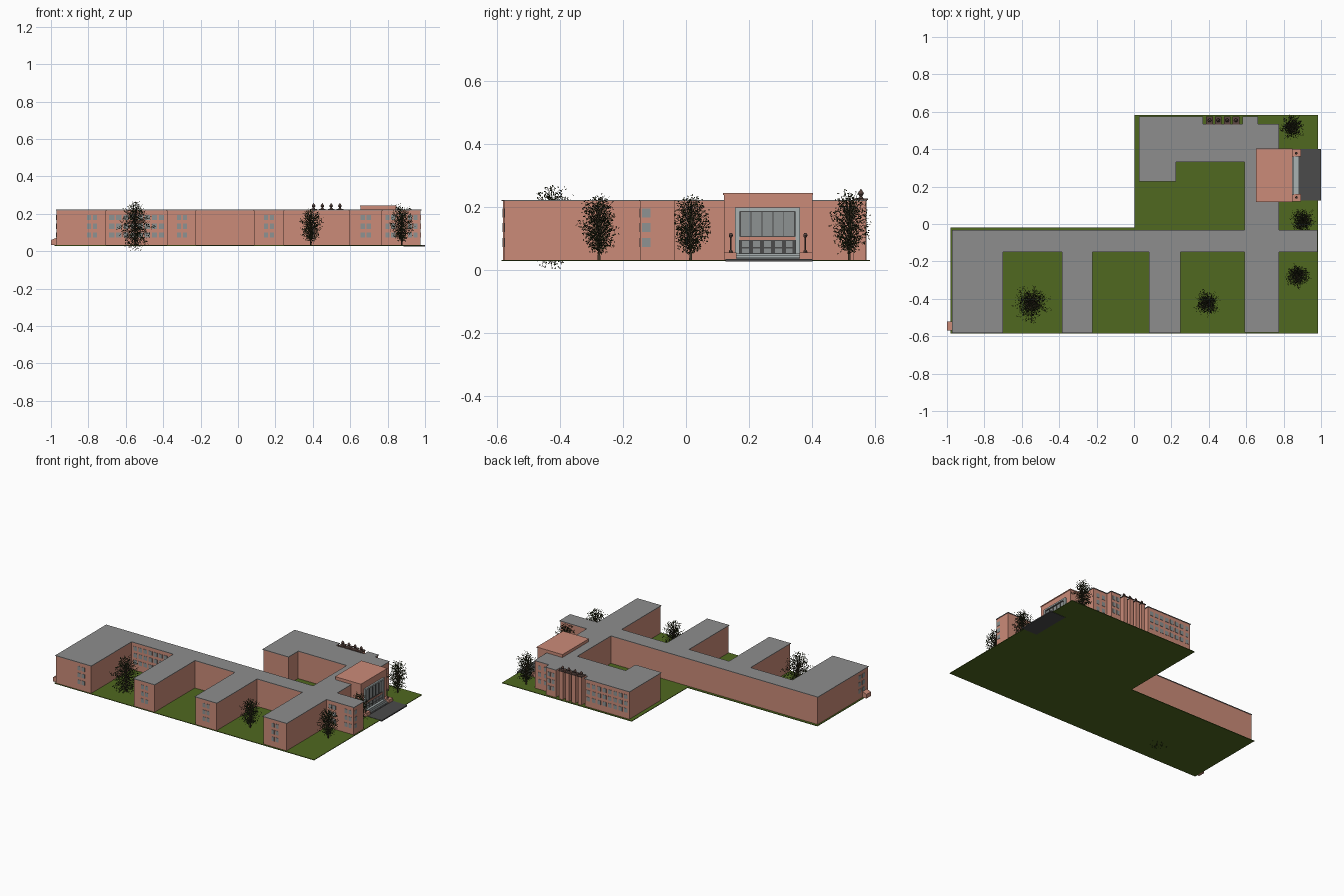
import bpy, bmesh, math, random
from mathutils import Vector

if "Cube" in bpy.data.objects:
    bpy.data.objects.remove(bpy.data.objects["Cube"])

random.seed(4)
GROUND, EAVE = 0.032, 0.222


def material(name, r, g, b):
    m = bpy.data.materials.new(name)
    m.diffuse_color = (r, g, b, 1)
    m.use_nodes = True
    m.node_tree.nodes["Principled BSDF"].inputs["Base Color"].default_value = m.diffuse_color
    return m


BRICK = material("brick", 0.60, 0.26, 0.19)
GRASS = material("grass", 0.08, 0.14, 0.014)
ROOF = material("roof_grey", 0.27, 0.27, 0.27)
DARK = material("dark_paving", 0.07, 0.07, 0.07)
GLASS = material("window_glass", 0.27, 0.29, 0.29)
PALE = material("pale_stone", 0.40, 0.45, 0.45)
BROWN = material("dark_stone", 0.10, 0.06, 0.05)
BARK = material("bark", 0.05, 0.035, 0.02)
LEAF = material("leaf", 0.03, 0.045, 0.012)


def finish(name, bm, *mats):
    me = bpy.data.meshes.new(name)
    bm.to_mesh(me)
    bm.free()
    for m in mats:
        me.materials.append(m)
    ob = bpy.data.objects.new(name, me)
    bpy.context.collection.objects.link(ob)
    return ob


def add_box(bm, x0, x1, y0, y1, z0, z1):
    vs = bmesh.ops.create_cube(bm, size=1)["verts"]
    for v in vs:
        v.co = (x0 + (v.co.x + .5) * (x1 - x0), y0 + (v.co.y + .5) * (y1 - y0),
                z0 + (v.co.z + .5) * (z1 - z0))


def boxes(name, mat, *dims):
    bm = bmesh.new()
    for d in dims:
        add_box(bm, *d)
    return finish(name, bm, mat)


def prism(name, pts, z0, z1, mat, grow=0.0):
    """Extrude a right-angled outline (anticlockwise), optionally offset outward."""
    bm = bmesh.new()
    vs, n = [], len(pts)
    for i, p in enumerate(pts):
        p = Vector(p)
        a = (p - Vector(pts[i - 1])).normalized()
        b = (Vector(pts[(i + 1) % n]) - p).normalized()
        q = p + grow * Vector((a.y + b.y, -a.x - b.x))
        vs.append(bm.verts.new((q.x, q.y, z0)))
    f = bm.faces.new(vs)
    top = bmesh.ops.extrude_face_region(bm, geom=[f])["geom"]
    for v in top:
        if isinstance(v, bmesh.types.BMVert):
            v.co.z = z1
    bmesh.ops.recalc_face_normals(bm, faces=bm.faces)
    return finish(name, bm, mat)


# Lawn and forecourt
prism("lawn", [(-.98, -.585), (.985, -.585), (.985, .583), (.003, .583), (.003, -.02), (-.98, -.02)],
      0.028, GROUND, GRASS)
boxes("forecourt", DARK, (.885, 1, .125, .40, .026, .034))

# Main building: comb of wings on a spine, with a hooked rear block
plan = [(-.97, -.58), (-.705, -.58), (-.705, -.145), (-.38, -.145), (-.38, -.58), (-.225, -.58),
        (-.225, -.145), (.085, -.145), (.085, -.58), (.245, -.58), (.245, -.145), (.595, -.145),
        (.595, -.575), (.77, -.575), (.77, -.145), (.977, -.145), (.977, -.037), (.77, -.037),
        (.77, .53), (.66, .53), (.66, .57), (.585, .57), (.585, .53), (.365, .53), (.365, .57),
        (.03, .57), (.03, .23), (.22, .23), (.22, .335), (.595, .335), (.595, -.037), (-.97, -.037)]
prism("walls", plan, GROUND, EAVE - .004, BRICK)
prism("roof", plan, EAVE - .004, EAVE, ROOF, grow=.004)

# Windows: three storeys on each listed wall
win = bmesh.new()
ROWS = (.087, .134, .180)


def windows_y(y, xs, w=.022):
    for x in xs:
        for z in ROWS:
            add_box(win, x - w / 2, x + w / 2, y - .002, y + .002, z - .014, z + .014)


def windows_x(x, ys, w=.026):
    for y in ys:
        for z in ROWS:
            add_box(win, x - .002, x + .002, y - w / 2, y + w / 2, z - .014, z + .014)


for front_y, cx in ((-.58, -.78), (-.58, -.30), (-.58, .165), (-.575, .683)):
    windows_y(front_y, (cx - .016, cx + .016))
windows_y(-.145, [-.675 + .038 * i for i in range(8)], .028)
windows_y(-.145, (.80, .83, .92, .95))
windows_x(.977, (-.126,))
windows_x(-.97, (-.53, -.49))
windows_y(.57, [.055 + .0405 * i for i in range(8)], .026)
windows_y(.57, (.607, .638))
windows_y(.53, (.69, .735))
finish("windows", win, GLASS)

# Rear frontispiece: free pillars, tall windows and urns
PX = (.404, .451, .498, .545)
boxes("rear_pillars", BRICK, *[(x - .014, x + .014, .535, .572, GROUND, EAVE) for x in PX])
boxes("pillar_caps", BROWN, *[(x - .018, x + .018, .531, .576, EAVE, EAVE + .005) for x in PX])
boxes("rear_tall_windows", BROWN, *[(x - .014, x + .014, .528, .533, .05, .205)
                                    for x in (.381, .4275, .4745, .5215, .569)])


def lathe(name, mat, spots, profile, n=10):
    bm = bmesh.new()
    for x, y, z in spots:
        rings = [[bm.verts.new((x + r * math.cos(2 * math.pi * i / n), y + r * math.sin(2 * math.pi * i / n),
                                z + h)) for i in range(n)] for r, h in profile]
        for a, b in zip(rings, rings[1:]):
            for i in range(n):
                bm.faces.new((a[i], a[i - 1], b[i - 1], b[i]))
        bm.faces.new(rings[-1])
    bmesh.ops.recalc_face_normals(bm, faces=bm.faces)
    return finish(name, bm, mat)


lathe("urns", BROWN, [(x, .554, EAVE + .005) for x in PX],
      [(.009, 0), (.004, .006), (.010, .014), (.008, .020), (.003, .026), (.001, .03)])

# Entrance pavilion with framed glass front
boxes("entrance_block", BRICK, (.655, .845, .12, .40, GROUND, .240), (.652, .848, .117, .403, .238, .244))
boxes("entrance_frame", PALE, (.845, .856, .155, .169, .05, .197), (.845, .856, .347, .361, .05, .197),
      (.845, .856, .169, .347, .187, .197))
boxes("entrance_lintel", BRICK, (.845, .853, .169, .347, .095, .104))
boxes("glass_wall", GLASS, (.845, .848, .169, .347, .104, .187))
bars = [(.847, .852, y - .0015, y + .0015, .104, .187) for y in [.172 + .0344 * i for i in range(6)]]
boxes("glass_wall_frame", DARK, *bars, (.847, .852, .169, .347, .183, .187), (.847, .852, .169, .347, .104, .108))
boxes("door_surround", DARK, (.845, .849, .169, .347, .05, .095))
boxes("door_panes", GLASS, *[(.848, .851, y - .011, y + .011, z0, z1)
                             for y in [.189 + .0345 * i for i in range(5)]
                             for z0, z1 in ((.054, .068), (.072, .091))])
boxes("entrance_steps", PALE, *[(.845, .864 + .008 * i, .16, .36, GROUND, .052 - .006 * i) for i in range(3)])
boxes("step_edge", DARK, (.88, .89, .16, .36, GROUND, .036))
boxes("entrance_plinths", BRICK, (.845, .892, .12, .16, GROUND, .055), (.845, .892, .36, .40, GROUND, .055))
lathe("lamps", BROWN, [(.868, y, .055) for y in (.142, .378)],
      [(.007, 0), (.006, .006), (.002, .010), (.002, .046), (.006, .050), (.007, .056), (.004, .062)])

# Side porch on the west wing, with a sloping hood
porch = boxes("side_porch", BRICK, (-1, -.97, -.57, -.522, GROUND, .072))
for v in porch.data.vertices:
    if v.co.x < -.99 and v.co.z > .05:
        v.co.z = .060


# Trees: trunk, arching branches and scattered small leaves
def stick(bm, a, b, ra, rb):
    d = (b - a).normalized()
    u = d.orthogonal().normalized()
    w = d.cross(u)
    ring = []
    for p, r in ((a, ra), (b, rb)):
        ring.append([bm.verts.new(p + r * (math.cos(k * 2.0944) * u + math.sin(k * 2.0944) * w)) for k in range(3)])
    for k in range(3):
        bm.faces.new((ring[0][k - 1], ring[0][k], ring[1][k], ring[1][k - 1]))


def rand_vec(s):
    return Vector([random.uniform(-s, s) for _ in range(3)])


def leaf(bm, p, s=.0042):
    p.z = max(p.z, .005)
    u = rand_vec(1).normalized()
    w = u.orthogonal().normalized() * s * .6
    u *= s
    f = bm.faces.new([bm.verts.new(p + q) for q in (u, w, -u, -w)])
    f.material_index = 1


def tree(name, x, y, radius, low, top, count):
    bm = bmesh.new()
    base = Vector((x, y, GROUND - .002))
    h = top - GROUND
    stick(bm, base, base + Vector((0, 0, h * .3)), .005, .004)
    stick(bm, base + Vector((0, 0, h * .3)), base + Vector((0, 0, h * .85)), .004, .001)
    for i in range(count):
        t = (i + .5) / count
        a = i * 2.39996
        r = radius * 2 * math.sqrt(t * (1 - t)) * random.uniform(.45, .95)
        end = Vector((x + r * math.cos(a), y + r * math.sin(a), low + (top - low) * t))
        start = base + Vector((0, 0, h * (.12 + .5 * t)))
        mid = (start + end) / 2 + Vector((0, 0, h * .12))
        pts = [start * (1 - s) ** 2 + mid * 2 * s * (1 - s) + end * s * s for s in (0, .33, .66, 1)]
        for k in range(3):
            stick(bm, pts[k], pts[k + 1], .0018 - .0005 * k, .0013 - .0005 * k)
        for k in range(14):
            p = pts[2].lerp(end, random.random()) if k < 9 else pts[1].lerp(pts[2], random.random())
            q = p + rand_vec(.014)
            if k % 4 == 0:
                stick(bm, p, q, .0006, .0003)
            leaf(bm, q)
    finish(name, bm, BARK, LEAF)


tree("tree_west_court", -.55, -.425, .112, .004, .262, 90)
tree("tree_east_court", .39, -.425, .078, .055, .222, 70)
tree("tree_south_east", .875, -.275, .076, .055, .232, 70)
tree("tree_by_entrance", .905, .015, .074, .055, .232, 70)
tree("tree_north_east", .845, .518, .076, .055, .245, 70)
